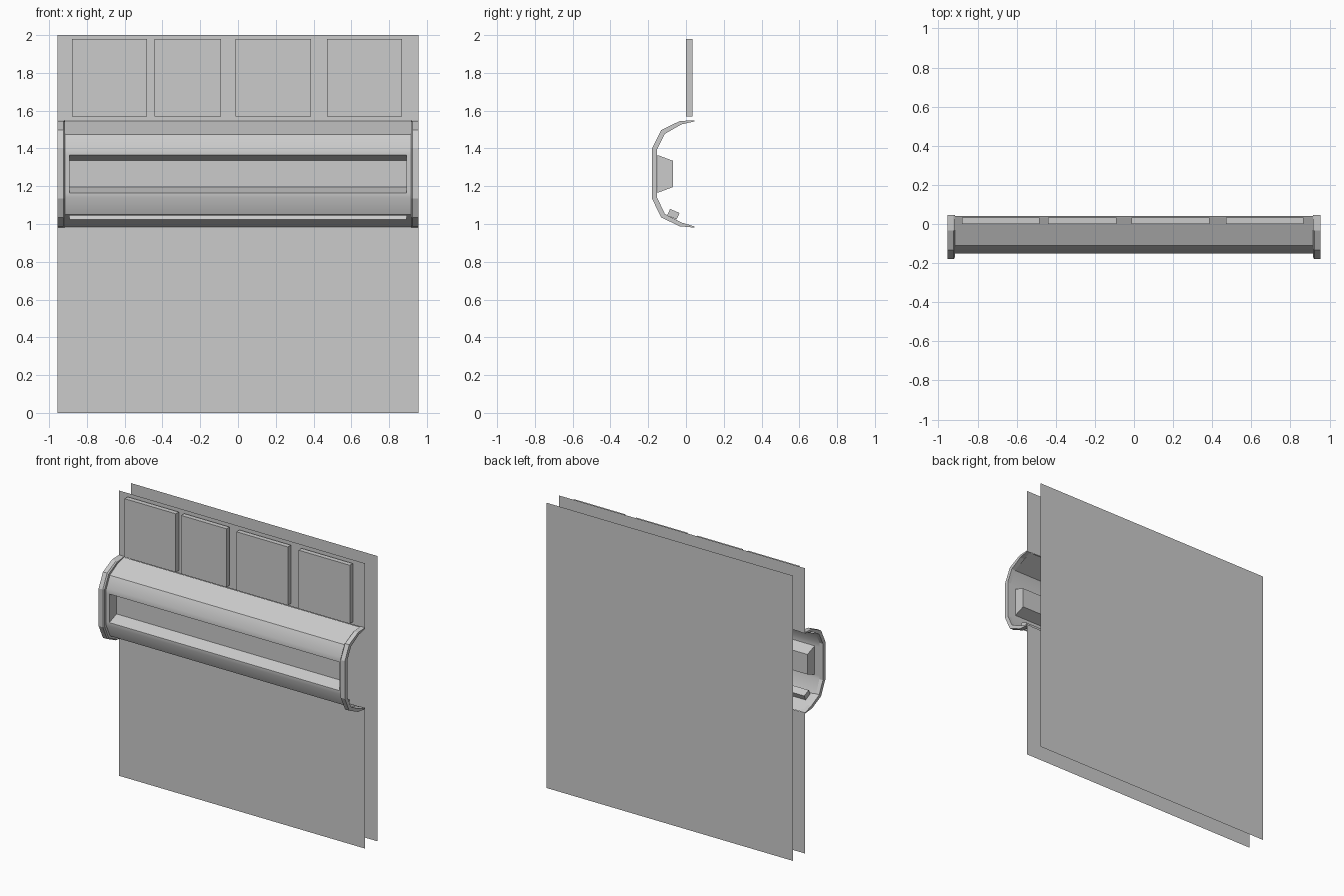
import bpy, math

if "Cube" in bpy.data.objects:
    bpy.data.objects.remove(bpy.data.objects["Cube"])

def make(name, verts, faces, smooth=False):
    me = bpy.data.meshes.new(name)
    me.from_pydata(verts, [], faces)
    me.validate()
    ob = bpy.data.objects.new(name, me)
    bpy.context.collection.objects.link(ob)
    if smooth:
        me.shade_smooth()
        me.set_sharp_from_angle(angle=math.radians(30))
    return ob

def wall(name, y, z0, z1, w=0.955):
    return make(name, [(-w, y, z0), (w, y, z0), (w, y, z1), (-w, y, z1)], [(0, 1, 2, 3)])

# Flat wall sheets: full back sheet, front sheet split around the bar
wall("back_sheet", 0.18, 0, 2)
wall("front_sheet_lower", 0.045, 0, 0.985)
wall("front_sheet_upper", 0.045, 1.545, 2)

# Raised panels above the bar
for i, (a, b) in enumerate([(-0.88, -0.483), (-0.441, -0.09), (-0.012, 0.386), (0.47, 0.867)]):
    bpy.ops.mesh.primitive_cube_add(size=1, location=((a + b) / 2, 0.017, 1.775))
    ob = bpy.context.object
    ob.name = f"upper_panel_{i + 1}"
    ob.scale = (b - a, 0.034, 0.41)

# Bar shell: plain profile at the ends, recessed profile (pocket + groove) between
top = [(0.042, 1.544), (-0.11, 1.475), (-0.15, 1.40)]
pocket = [(-0.15, 1.365), (-0.07, 1.335), (-0.07, 1.195), (-0.15, 1.165)]
mid = [(-0.15, 1.14), (-0.11, 1.05)]
groove = [(-0.10, 1.046), (-0.084, 1.08), (-0.034, 1.058), (-0.05, 1.024)]
tip = [(0.042, 0.985)]
profile = top + pocket + mid + groove + tip
n = len(profile)
plain = [i for i in range(n) if i not in (4, 5, 10, 11)]   # skips recess floors
xs = [-0.93, -0.893, 0.893, 0.93]
verts = [(x, y, z) for x in xs for y, z in profile]
faces = []
for s in range(3):
    chain = list(range(n)) if s == 1 else plain
    for a, b in zip(chain, chain[1:]):
        faces.append((s * n + a, s * n + b, (s + 1) * n + b, (s + 1) * n + a))
for k in (3, 9):                                           # recess end caps
    faces.append(tuple(n + k + j for j in range(4)))
    faces.append(tuple(2 * n + k + 3 - j for j in range(4)))
used = sorted({v for f in faces for v in f})
remap = {v: i for i, v in enumerate(used)}
make("bar_shell", [verts[v] for v in used],
     [tuple(remap[v] for v in f) for f in faces], smooth=True)

# End ribs: band swept along the bar profile, mirrored to the other end
outer = [(0.045, 1.549), (-0.033, 1.545), (-0.132, 1.497), (-0.18, 1.40),
         (-0.18, 1.135), (-0.132, 1.035), (-0.033, 0.988), (0.045, 0.981)]
inner = [(0.045, 1.543), (-0.025, 1.527), (-0.112, 1.477), (-0.153, 1.395),
         (-0.153, 1.14), (-0.112, 1.053), (-0.025, 1.008), (0.045, 0.987)]
section = [(0.915, 1), (0.915, 0.35), (0.923, 0), (0.955, 0), (0.955, 1)]
m = len(section)
rv = [(x, o[0] + (i[0] - o[0]) * t, o[1] + (i[1] - o[1]) * t)
      for o, i in zip(outer, inner) for x, t in section]
rf = [(r * m + c, r * m + (c + 1) % m, (r + 1) * m + (c + 1) % m, (r + 1) * m + c)
      for r in range(len(outer) - 1) for c in range(m)]
rf += [tuple(reversed(range(m))), tuple(range(len(rv) - m, len(rv)))]
rib = make("end_ribs", rv, rf)
rib.modifiers.new("mirror", 'MIRROR').use_axis[0] = True
